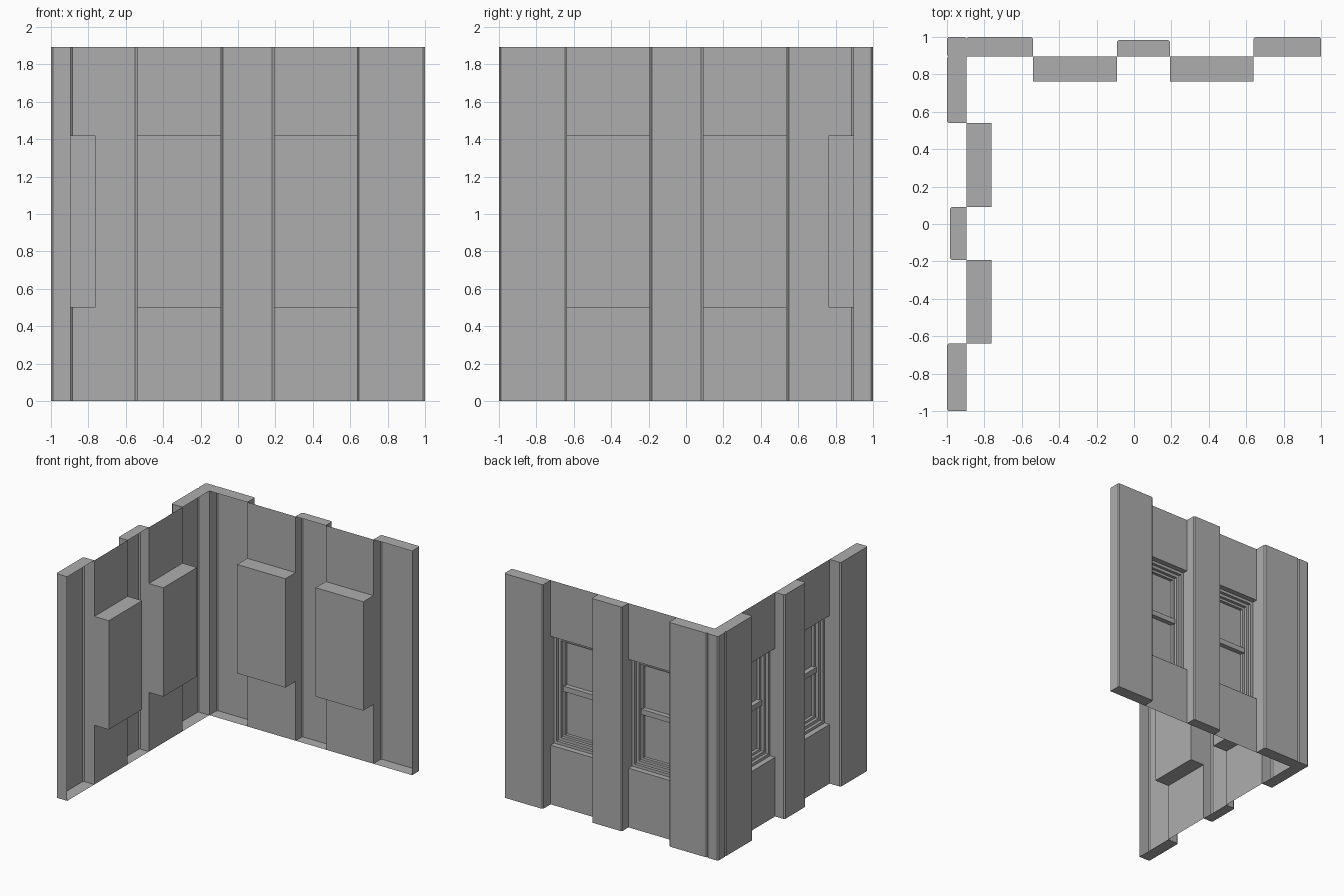
import bpy

cube = bpy.data.objects.get("Cube")
if cube:
    bpy.data.objects.remove(cube, do_unlink=True)

HEIGHT = 1.894
PLANE = 0.896          # wall plane that the piers stand out from
BEVEL = 0.01
SILL, HEAD = 0.5, 1.42

grey = bpy.data.materials.new("plain grey")
grey.use_nodes = True
grey.diffuse_color = (0.42, 0.42, 0.42, 1)
grey.node_tree.nodes["Principled BSDF"].inputs["Base Color"].default_value = (0.42, 0.42, 0.42, 1)


def add_mesh(name, verts, faces):
    mesh = bpy.data.meshes.new(name)
    mesh.from_pydata(verts, [], faces)
    mesh.materials.append(grey)
    mesh.update()
    bpy.context.collection.objects.link(bpy.data.objects.new(name, mesh))


def add_pair(name, verts, faces):
    """Add a part to the back wall and its reflection to the right wall."""
    add_mesh("back_" + name, verts, faces)
    add_mesh("right_" + name, [(-y, -x, z) for x, y, z in verts],
             [f[::-1] for f in faces])


def upright(path, closing=()):
    """Vertical shell along a clockwise path, capped at top and bottom."""
    pts = list(path) + list(closing)
    n = len(pts)
    verts = [(x, y, z) for z in (0, HEIGHT) for x, y in pts]
    faces = [(i, i + n, i + n + 1, i + 1) for i in range(len(path) - 1)]
    faces += [tuple(range(n)), tuple(reversed(range(n, 2 * n)))]
    return verts, faces


def nested(x0, x1, z0, z1, steps, outward):
    """Stepped rectangular shell: steps are (inset, depth), last one filled."""
    verts, faces = [], []
    for inset, depth in steps:
        y = PLANE - depth
        a, b, c, d = x0 + inset, x1 - inset, z0 + inset, z1 - inset
        verts += [(a, y, c), (b, y, c), (b, y, d), (a, y, d)]
    for s in range(len(steps) - 1):
        for k in range(4):
            i, j = s * 4 + k, s * 4 + (k + 1) % 4
            faces.append((i, j, j + 4, i + 4))
    last = len(verts) - 4
    faces.append((last, last + 1, last + 2, last + 3))
    if outward:
        faces = [f[::-1] for f in faces]
    return verts, faces


# Piers: hollow channels with chamfered outer edges
piers = {
    "corner_pier": (-PLANE, -0.54, 1.0),
    "middle_pier": (-0.09, 0.193, 0.985),
    "end_pier": (0.638, 1.0, 1.0),
}
for name, (x0, x1, front) in piers.items():
    path = [(x0, PLANE), (x0, front - BEVEL), (x0 + BEVEL, front),
            (x1 - BEVEL, front), (x1, front - BEVEL), (x1, PLANE)]
    add_pair(name, *upright(path))

# Corner post joining both walls
p, b = PLANE, BEVEL
post = [(b - 1, p), (-1, p + b), (-1, 1 - b), (b - 1, 1), (-p - b, 1), (-p, 1 - b)]
add_mesh("corner_post", *upright(post, [(-p, p)]))

# Window bays between the piers
frame_steps = [(0.001, 0), (0.001, 0.045), (0.025, 0.045), (0.025, 0.07),
               (0.05, 0.07), (0.05, 0.095), (0.07, 0.095), (0.07, 0.12)]
bays = {"inner": (-0.54, -0.09), "outer": (0.193, 0.638)}
for side, (x0, x1) in bays.items():
    # Flat wall below and above the window
    for part, z0, z1 in (("lower", 0, SILL), ("upper", HEAD, HEIGHT)):
        add_pair(f"{side}_{part}_panel",
                 *nested(x0, x1, z0, z1, [(0, 0)], True))
    # Casing on the room side
    add_pair(side + "_window_casing",
             *nested(x0, x1, SILL, HEAD, [(0, 0), (0, 0.135)], False))
    # Stepped frame with the pane
    add_pair(side + "_window_frame",
             *nested(x0, x1, SILL, HEAD, frame_steps, True))
    # Meeting rail across the pane
    add_pair(side + "_window_rail",
             *nested(x0 + 0.06, x1 - 0.06, 0.94, 0.985,
                     [(0, 0.12), (0, 0.08)], True))
